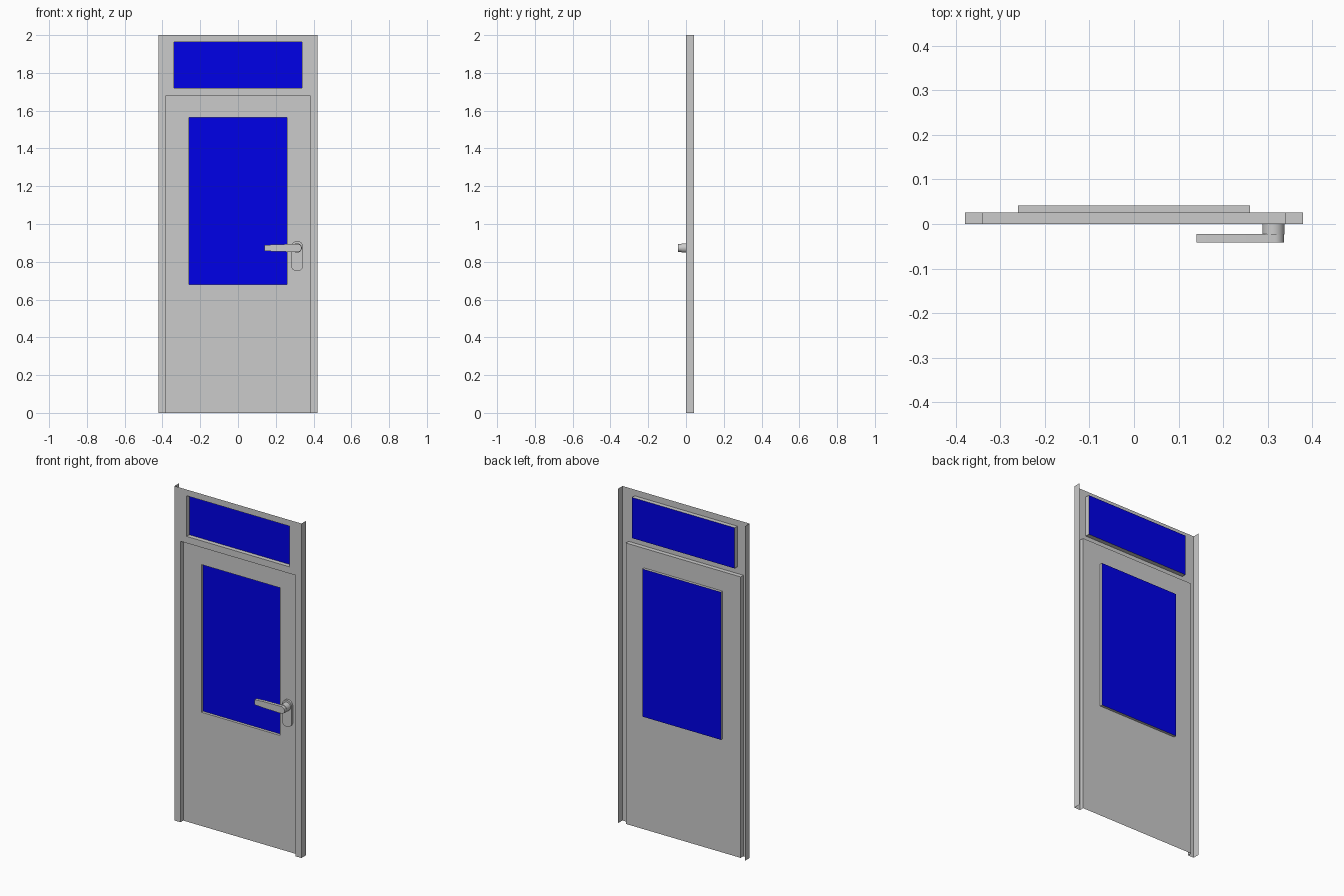
import bpy, bmesh
from math import sin, cos, pi

if "Cube" in bpy.data.objects:
    bpy.data.objects.remove(bpy.data.objects["Cube"])

# Key depths: frame face, door leaf face, rear of frame flanges
Y_FACE, Y_LEAF, Y_BACK = 0.0, 0.026, 0.042
W_OUT, W_DOOR, Z_HEAD = 0.42, 0.38, 1.68
HANDLE_X, HANDLE_Z = 0.313, 0.873

glass_mat = bpy.data.materials.new("blue_glass")
glass_mat.diffuse_color = (0.0, 0.0, 0.8, 1)
glass_mat.use_nodes = True
glass_mat.node_tree.nodes["Principled BSDF"].inputs["Base Color"].default_value = glass_mat.diffuse_color


def make(name, faces, mat=None):
    bm = bmesh.new()
    for f in faces:
        bm.faces.new([bm.verts.new(p) for p in f])
    bmesh.ops.remove_doubles(bm, verts=bm.verts[:], dist=1e-5)
    me = bpy.data.meshes.new(name)
    bm.to_mesh(me)
    bm.free()
    ob = bpy.data.objects.new(name, me)
    bpy.context.collection.objects.link(ob)
    if mat:
        me.materials.append(mat)
    return ob


def rect(x, z0, z1, y):
    return [(-x, y, z0), (x, y, z0), (x, y, z1), (-x, y, z1)]


def windowed_sheet(name, outer, inner, y0, y1):
    """Sheet with a boxed-in opening, glazed at the rear of the recess."""
    o, n, b = rect(*outer, y0), rect(*inner, y0), rect(*inner, y1)
    faces = []
    for i in range(4):
        j = (i + 1) % 4
        faces += [(o[i], o[j], n[j], n[i]), (n[i], n[j], b[j], b[i])]
    make(name, faces)
    make(name + "_glass", [b], glass_mat)


def prism(name, outline, y0, y1):
    """Extrude an x-z outline (counter-clockwise from the front) from y0 back to y1."""
    f = [(x, y0, z) for x, z in outline]
    b = [(x, y1, z) for x, z in outline]
    k = len(f)
    sides = [(f[i], b[i], b[(i + 1) % k], f[(i + 1) % k]) for i in range(k)]
    ob = make(name, [f, b[::-1]] + sides)
    bpy.context.view_layer.objects.active = ob
    ob.select_set(True)
    bpy.ops.object.shade_smooth_by_angle(angle=pi / 6)
    ob.select_set(False)
    return ob


def arc(cx, cz, r, a0, a1, n=16):
    return [(cx + r * cos(a0 + (a1 - a0) * i / n), cz + r * sin(a0 + (a1 - a0) * i / n))
            for i in range(n + 1)]


# Transom panel and door leaf, each with its window
windowed_sheet("transom_panel", (W_OUT, Z_HEAD, 2.0), (0.34, 1.72, 1.963), Y_FACE, Y_LEAF)
windowed_sheet("door_leaf", (W_DOOR, 0, Z_HEAD), (0.26, 0.68, 1.563), Y_LEAF, Y_BACK)

# Folded sheet jambs: reveal, face, then full-height side flange
profile = [(W_DOOR, Y_LEAF), (W_DOOR, Y_FACE), (W_OUT, Y_FACE), (W_OUT, Y_BACK)]
faces = []
for i, top in enumerate((Z_HEAD, Z_HEAD, 2.0)):
    a, b = profile[i], profile[i + 1]
    faces.append([(*a, 0), (*b, 0), (*b, top), (*a, top)])
jamb = make("door_jambs", faces)
jamb.modifiers.new("mirror", "MIRROR").use_axis[0] = True

# Reveal above the door leaf
make("head_reveal", [[(-W_DOOR, Y_FACE, Z_HEAD), (-W_DOOR, Y_LEAF, Z_HEAD),
                      (W_DOOR, Y_LEAF, Z_HEAD), (W_DOOR, Y_FACE, Z_HEAD)]])

# Handle: rounded plate, round neck, tapered lever
r = 0.032
prism("handle_plate", arc(HANDLE_X, 0.91 - r, r, 0, pi) + arc(HANDLE_X, 0.75 + r, r, pi, 2 * pi),
      0.014, Y_LEAF)
prism("handle_neck", arc(HANDLE_X, HANDLE_Z, 0.025, 0, 2 * pi, 32)[:-1], -0.024, 0.014)
lever = arc(HANDLE_X + 0.003, HANDLE_Z, 0.021, -pi / 2, pi / 2)
lever += [(0.2, HANDLE_Z + 0.019), (0.14, HANDLE_Z + 0.015),
          (0.14, HANDLE_Z - 0.015), (0.2, HANDLE_Z - 0.019)]
prism("handle_lever", lever, -0.042, -0.023)
